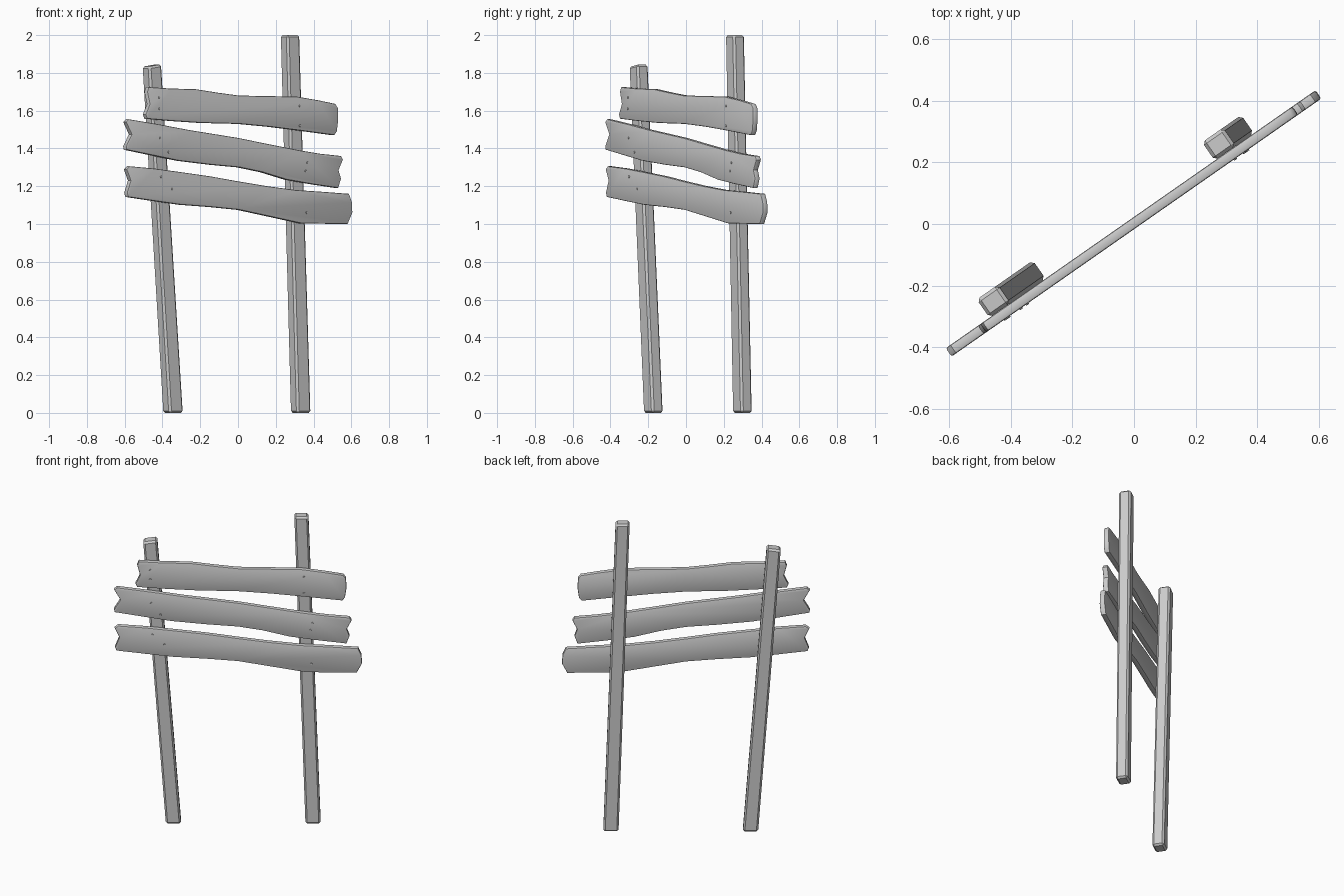
import bpy, bmesh, math
from mathutils import Matrix

if "Cube" in bpy.data.objects:
    bpy.data.objects.remove(bpy.data.objects["Cube"])

ANG = math.radians(34.9)
COS = math.cos(ANG)
TURN = Matrix.Rotation(ANG, 4, 'Z')   # whole sign stands at an angle
FRONT, BACK = -0.014, 0.019           # plank faces along local y


def finish(bm, name, angle=35):
    bmesh.ops.recalc_face_normals(bm, faces=bm.faces)
    bm.transform(TURN)
    me = bpy.data.meshes.new(name)
    bm.to_mesh(me)
    bm.free()
    ob = bpy.data.objects.new(name, me)
    bpy.context.collection.objects.link(ob)
    bpy.context.view_layer.objects.active = ob
    ob.select_set(True)
    bpy.ops.object.shade_smooth_by_angle(angle=math.radians(angle))
    ob.select_set(False)
    return ob


def post(name, u0, u1, height, tilt):
    bm = bmesh.new()
    bmesh.ops.create_cube(bm, size=1)
    for v in bm.verts:
        up = v.co.z > 0
        side = v.co.x
        v.co.x = (u1 if up else u0) + side * (0.083 if up else 0.09)
        v.co.y = 0.055 + v.co.y * 0.072
        v.co.z = height + (side - 0.5) * tilt if up else 0
    bmesh.ops.bevel(bm, geom=bm.edges[:], offset=0.011, segments=1,
                    affect='EDGES', profile=0.5)
    return finish(bm, name, 25)


def plank(name, outline):
    # outline is in front-view x, z; stretched along the sign direction
    bm = bmesh.new()
    f = bm.faces.new([bm.verts.new((x / COS, FRONT, z)) for x, z in outline])
    ext = bmesh.ops.extrude_face_region(bm, geom=[f], use_keep_orig=True)
    new = [g for g in ext['geom'] if isinstance(g, bmesh.types.BMVert)]
    bmesh.ops.translate(bm, verts=new, vec=(0, BACK - FRONT, 0))
    bmesh.ops.recalc_face_normals(bm, faces=bm.faces)
    rim = [e for e in bm.edges
           if abs(e.verts[0].co.y - e.verts[1].co.y) < 1e-5]
    bmesh.ops.bevel(bm, geom=rim, offset=0.007, segments=2,
                    affect='EDGES', profile=0.5)
    return finish(bm, name, 40)


# Posts
post("left_post", -0.381, -0.518, 1.845, 0.012)
post("right_post", 0.443, 0.374, 2.0, 0.0)

# Planks: top edge, right end, bottom edge, left end
plank("top_plank", [
    (-.48, 1.725), (-.36, 1.717), (-.23, 1.714), (-.11, 1.695), (0, 1.68),
    (.16, 1.677), (.31, 1.674), (.42, 1.655), (.51, 1.636),
    (.523, 1.615), (.525, 1.55), (.518, 1.49), (.505, 1.47),
    (.32, 1.495), (.16, 1.515), (0, 1.53), (-.2, 1.535), (-.35, 1.545),
    (-.488, 1.557), (-.496, 1.58), (-.474, 1.635), (-.488, 1.70)])
plank("middle_plank", [
    (-.585, 1.555), (-.42, 1.527), (-.26, 1.497), (0, 1.455),
    (.16, 1.422), (.32, 1.39), (.43, 1.372), (.54, 1.36),
    (.55, 1.34), (.527, 1.285), (.54, 1.24), (.525, 1.19),
    (.38, 1.212), (.25, 1.235), (.12, 1.275), (0, 1.30), (-.15, 1.314),
    (-.32, 1.335), (-.45, 1.362), (-.597, 1.393), (-.6, 1.412),
    (-.57, 1.475), (-.6, 1.54)])
plank("bottom_plank", [
    (-.58, 1.306), (-.45, 1.294), (-.31, 1.275), (-.15, 1.252), (0, 1.225),
    (.15, 1.2), (.3, 1.18), (.45, 1.17), (.582, 1.16),
    (.598, 1.115), (.6, 1.06), (.575, 1.0),
    (.33, 1.003), (.17, 1.038), (0, 1.075), (-.15, 1.09), (-.31, 1.102),
    (-.45, 1.122), (-.588, 1.143), (-.595, 1.165), (-.575, 1.23),
    (-.597, 1.29)])

# Nail heads on the front faces
nails = [(-.425, 1.67), (-.425, 1.61), (.32, 1.625), (.32, 1.52),
         (-.42, 1.455), (-.375, 1.38), (.36, 1.325), (.35, 1.28),
         (-.415, 1.25), (-.355, 1.185), (.355, 1.06)]
bm = bmesh.new()
for x, z in nails:
    place = (Matrix.Translation((x / COS, FRONT - 0.001, z))
             @ Matrix.Rotation(math.pi / 2, 4, 'X'))
    bmesh.ops.create_cone(bm, cap_ends=True, segments=8, radius1=0.007,
                          radius2=0.005, depth=0.006, matrix=place)
finish(bm, "nails", 30)
